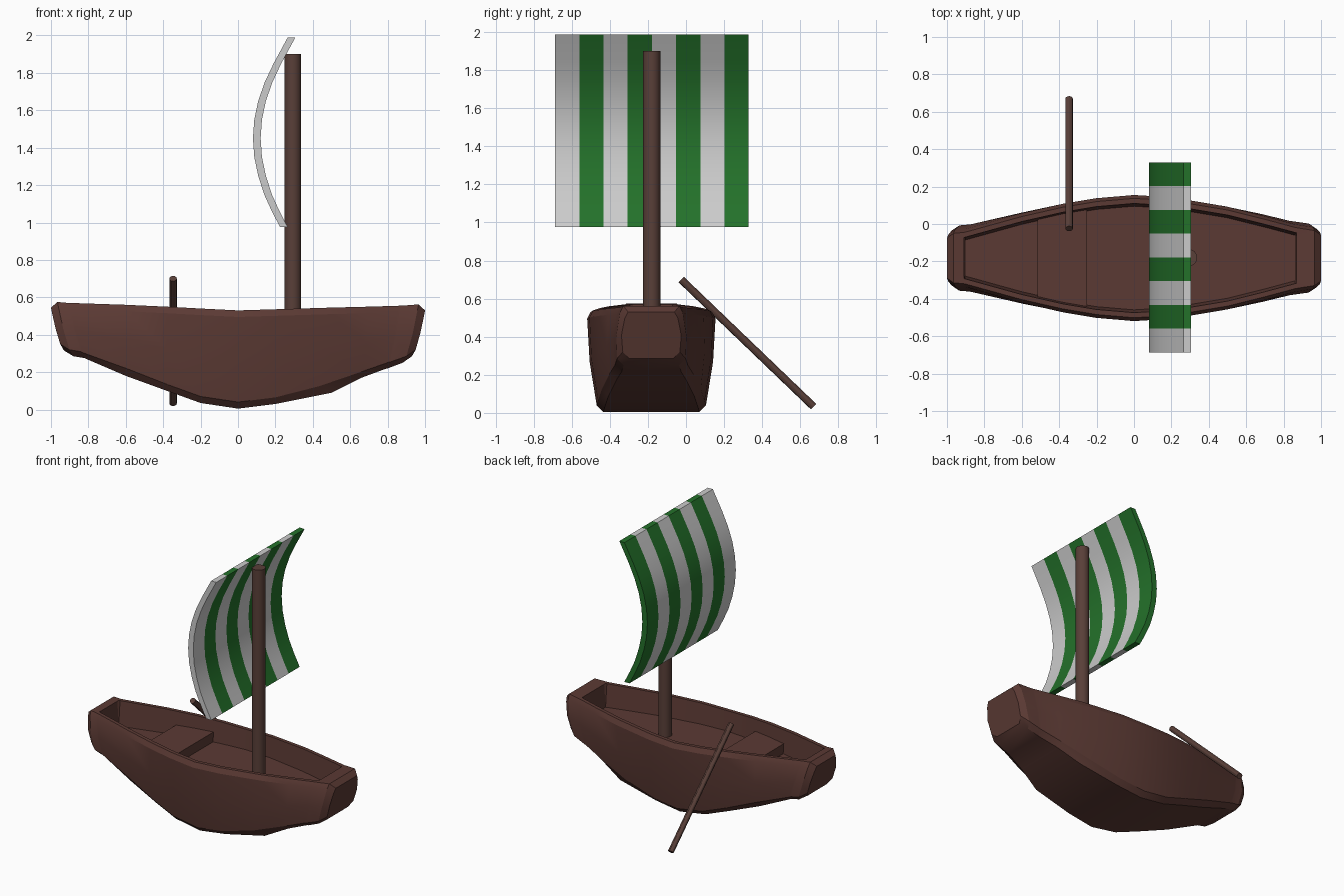
import bpy, bmesh, math
from mathutils import Vector

if "Cube" in bpy.data.objects:
    bpy.data.objects.remove(bpy.data.objects["Cube"])

CY = -0.182      # hull centre line
FLOOR = 0.39


def material(name, rgb):
    m = bpy.data.materials.new(name)
    m.diffuse_color = (*rgb, 1)
    m.use_nodes = True
    m.node_tree.nodes["Principled BSDF"].inputs["Base Color"].default_value = m.diffuse_color
    return m


WOOD = material("dark_wood", (0.105, 0.042, 0.034))
POLE = material("pole_wood", (0.10, 0.05, 0.04))
GREEN = material("green_cloth", (0.017, 0.165, 0.023))


def finish(bm, name, mat=None, smooth=30):
    bmesh.ops.recalc_face_normals(bm, faces=bm.faces)
    me = bpy.data.meshes.new(name)
    bm.to_mesh(me)
    bm.free()
    ob = bpy.data.objects.new(name, me)
    bpy.context.collection.objects.link(ob)
    if mat:
        me.materials.append(mat)
    bpy.ops.object.select_all(action='DESELECT')
    ob.select_set(True)
    bpy.context.view_layer.objects.active = ob
    if smooth:
        bpy.ops.object.shade_smooth_by_angle(angle=math.radians(smooth))
    return ob


def loft(bm, rings):
    """Join closed rings of points and cap both ends."""
    vs = [[bm.verts.new(p) for p in r] for r in rings]
    n = len(vs[0])
    for a, b in zip(vs, vs[1:]):
        for i in range(n):
            j = (i + 1) % n
            bm.faces.new((a[i], a[j], b[j], b[i]))
    bm.faces.new(vs[0])
    bm.faces.new(vs[-1])


def rod(name, p, q, r, sides):
    p, q = Vector(p), Vector(q)
    bm = bmesh.new()
    bmesh.ops.create_cone(bm, cap_ends=True, segments=sides, radius1=r, radius2=r, depth=(q - p).length)
    rot = (q - p).to_track_quat('Z', 'Y').to_matrix()
    bmesh.ops.rotate(bm, verts=bm.verts, cent=(0, 0, 0), matrix=rot)
    bmesh.ops.translate(bm, verts=bm.verts, vec=(p + q) / 2)
    return finish(bm, name, POLE)


# hull stations: x at rim, x at keel, rim half width, rim z, keel z, bilge half width, hollow
STATIONS = [
    (-1.00, -0.93, 0.125, 0.545, 0.315, 0.145, 0),
    (-0.965, -0.88, 0.15, 0.575, 0.285, 0.175, 0),
    (-0.91, -0.82, 0.155, 0.570, 0.275, 0.18, 0),
    (-0.90, -0.81, 0.157, 0.570, 0.27, 0.182, 1),
    (-0.60, -0.58, 0.24, 0.560, 0.18, 0.225, 1),
    (-0.38, -0.38, 0.29, 0.550, 0.10, 0.26, 1),
    (-0.20, -0.20, 0.32, 0.540, 0.035, 0.28, 1),
    (0.0, 0.0, 0.337, 0.530, 0.005, 0.287, 1),
    (0.20, 0.20, 0.325, 0.536, 0.03, 0.28, 1),
    (0.50, 0.42, 0.275, 0.545, 0.09, 0.26, 1),
    (0.70, 0.66, 0.225, 0.550, 0.17, 0.22, 1),
    (0.86, 0.79, 0.182, 0.555, 0.218, 0.19, 1),
    (0.87, 0.80, 0.18, 0.555, 0.22, 0.19, 0),
    (0.965, 0.88, 0.165, 0.562, 0.25, 0.18, 0),
    (1.00, 0.93, 0.14, 0.530, 0.285, 0.15, 0),
]


def hull_ring(xt, xb, w, zt, zb, wb, hollow):
    wi = w - 0.045
    half = [(wi - 0.015, FLOOR if hollow else zt), (wi, zt), (w - 0.018, zt),
            (w, zt - 0.035), ((w + wb) / 2 + 0.012, (zt + zb) / 2),
            (wb, zb + 0.035), (wb - 0.035, zb)]
    pts = []
    for y, z in half:
        t = max(0, (z - zb) / (zt - zb)) ** 0.65
        x = xt if (y < wi) else xb + (xt - xb) * t
        pts.append((x, y, z))
    return ([(x, CY - y, z) for x, y, z in pts] +
            [(x, CY + y, z) for x, y, z in reversed(pts)])


bm = bmesh.new()
loft(bm, [hull_ring(*s) for s in STATIONS])
finish(bm, "hull", WOOD, 22)

# seat: tapered plank fitting between the sides
bm = bmesh.new()
loft(bm, [[(x, CY - h, 0.37), (x, CY + h, 0.37), (x, CY + h, 0.46), (x, CY - h, 0.46)]
          for x, h in ((-0.515, 0.222), (-0.25, 0.278))])
finish(bm, "seat", WOOD, 0)

# mast and oar
rod("mast", (0.293, -0.18, 0.37), (0.293, -0.18, 1.9), 0.045, 16)
rod("oar", (-0.347, -0.025, 0.70), (-0.347, 0.67, 0.033), 0.02, 12)

# sail: eight curved stripes of thick cloth, x and z of the left side
CURVE = [(0.225, 0.975), (0.181, 1.06), (0.140, 1.15), (0.108, 1.25), (0.087, 1.35), (0.08, 1.45),
         (0.087, 1.55), (0.108, 1.65), (0.143, 1.75), (0.19, 1.85), (0.265, 1.988)]
section = [(x, z) for x, z in CURVE] + [(x + 0.041, z) for x, z in reversed(CURVE)]
Y0, STEP = -0.687, 0.127
for i in range(8):
    bm = bmesh.new()
    loft(bm, [[(x, Y0 + STEP * k, z) for x, z in section] for k in (i, i + 1)])
    finish(bm, f"sail_stripe_{i + 1}", GREEN if i % 2 else None)
